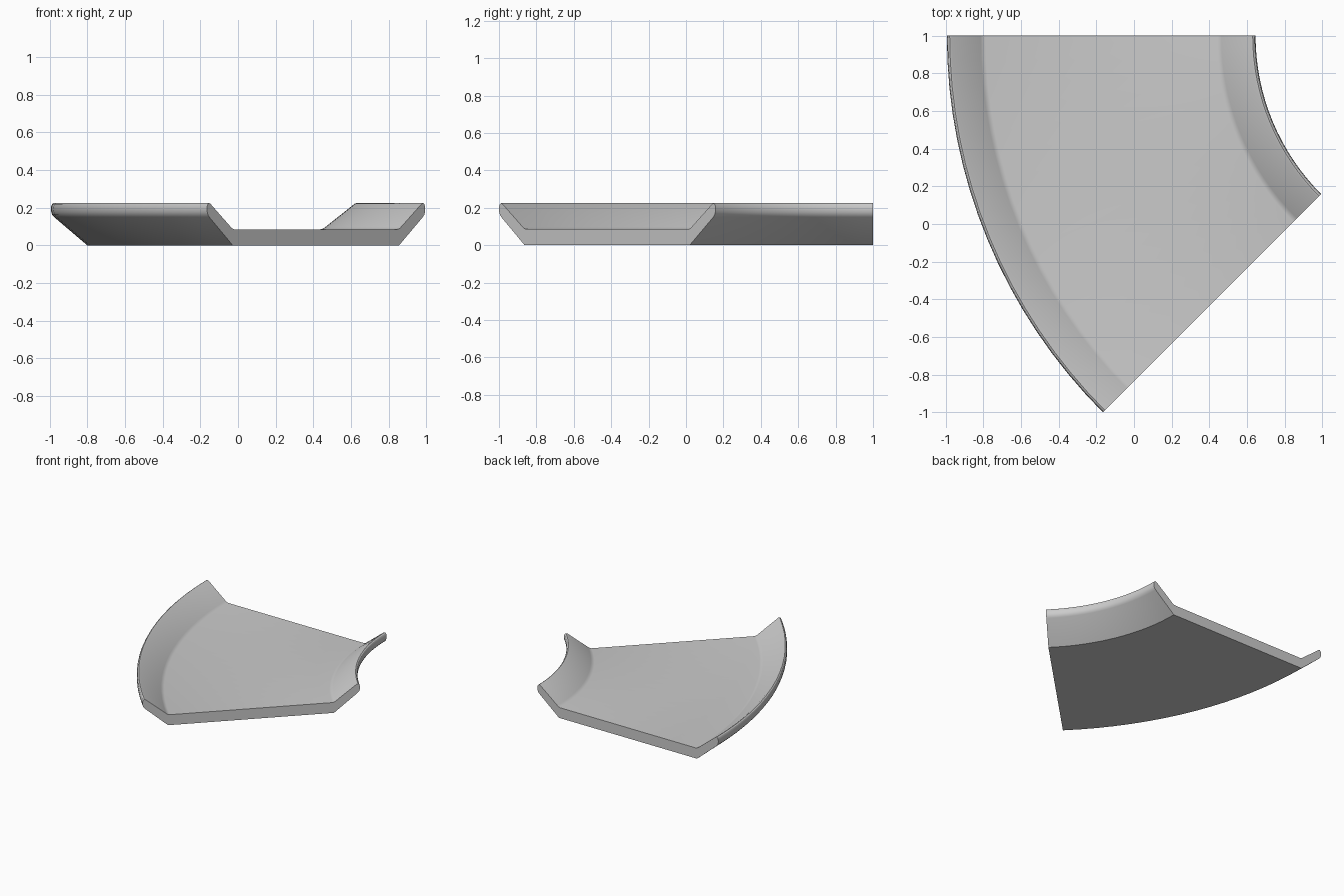
import bpy, bmesh, math
from mathutils import Vector, Matrix

if "Cube" in bpy.data.objects:
    bpy.data.objects.remove(bpy.data.objects["Cube"])

R_OUT, R_IN = 2.828, 1.19        # outer and inner rim radii
FLOOR_OUT, FLOOR_IN = 2.635, 1.386
CX, CY = 1.835, 1.0              # turning centre of the bend
STEPS, SWEEP = 16, math.radians(45)

# One side wall as (offset from floor edge, height), from bottom to inner fold
WALL = [(0, 0), (0.176, 0.150), (0.186, 0.162), (0.191, 0.176), (0.193, 0.192),
        (0.191, 0.209), (0.186, 0.219), (0.178, 0.224), (0.168, 0.221),
        (0.014, 0.097), (0.003, 0.089), (-0.012, 0.085)]


def wall(edge, direction, rim):
    scale = abs(rim - edge) / 0.193
    return [(edge + direction * u * scale, z) for u, z in WALL]


# Closed trough cross-section: outer wall, then inner wall in reverse
profile = wall(FLOOR_OUT, 1, R_OUT) + wall(FLOOR_IN, -1, R_IN)[::-1]

# Sweep the section around the turning centre
bm = bmesh.new()
verts = [bm.verts.new((CX - r, CY, z)) for r, z in profile]
n = len(verts)
ring = [bm.edges.new((verts[i], verts[(i + 1) % n])) for i in range(n)]
res = bmesh.ops.spin(bm, geom=verts + ring, cent=(CX, CY, 0), axis=(0, 0, 1),
                     angle=SWEEP, steps=STEPS, use_duplicate=False)
last = [e for e in res["geom_last"] if isinstance(e, bmesh.types.BMEdge)]

# Flat caps on both ends
bmesh.ops.contextual_create(bm, geom=ring)
bmesh.ops.contextual_create(bm, geom=last)
bmesh.ops.recalc_face_normals(bm, faces=bm.faces)

mesh = bpy.data.meshes.new("curved_trough")
bm.to_mesh(mesh)
bm.free()
trough = bpy.data.objects.new("curved_trough", mesh)
bpy.context.collection.objects.link(trough)

# Smooth rims and walls, crisp ends and lower edges
bpy.context.view_layer.objects.active = trough
trough.select_set(True)
bpy.ops.object.shade_smooth_by_angle(angle=math.radians(30))
